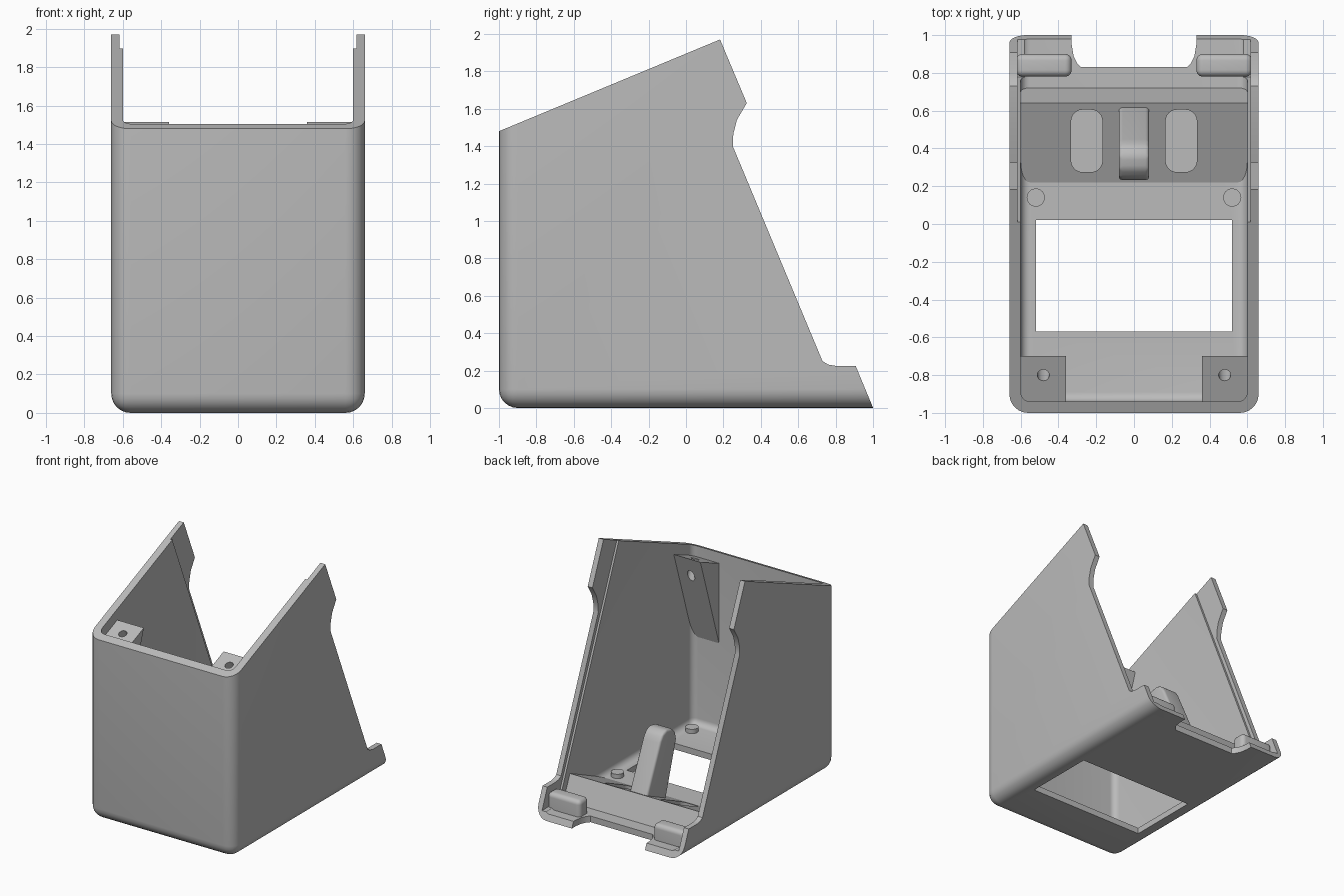
import bpy, bmesh, math
from mathutils import Vector, Matrix

if "Cube" in bpy.data.objects:
    bpy.data.objects.remove(bpy.data.objects["Cube"])

grey = bpy.data.materials.new("light_grey_plastic")
grey.use_nodes = True
grey.diffuse_color = (0.5, 0.5, 0.5, 1)
grey.node_tree.nodes["Principled BSDF"].inputs["Base Color"].default_value = (0.5, 0.5, 0.5, 1)


def finish(name, bm):
    bmesh.ops.recalc_face_normals(bm, faces=bm.faces)
    mesh = bpy.data.meshes.new(name)
    bm.to_mesh(mesh)
    bm.free()
    mesh.materials.append(grey)
    ob = bpy.data.objects.new(name, mesh)
    bpy.context.collection.objects.link(ob)
    return ob


def bevel(bm, radius, keep, segments=6):
    """Round the edges whose two end points satisfy keep(a, b)."""
    edges = [e for e in bm.edges if keep(e.verts[0].co, e.verts[1].co)]
    bmesh.ops.bevel(bm, geom=edges, offset=radius, offset_type='OFFSET',
                    segments=segments, profile=0.5, affect='EDGES', clamp_overlap=True)


def box(name, x, y, z, radius=0, keep=None):
    bm = bmesh.new()
    bmesh.ops.create_cube(bm, size=1)
    for v in bm.verts:
        v.co = Vector([lo + (c + 0.5) * (hi - lo) for c, (lo, hi) in zip(v.co, (x, y, z))])
    if radius:
        bevel(bm, radius, keep)
    return finish(name, bm)


def prism(name, points, lo, hi, axis='X', radius=0):
    """Extrude a YZ profile along X, or an XY outline along Z."""
    place = (lambda p: (lo, *p)) if axis == 'X' else (lambda p: (*p, lo))
    step = Vector((hi - lo, 0, 0)) if axis == 'X' else Vector((0, 0, hi - lo))
    bm = bmesh.new()
    face = bm.faces.new([bm.verts.new(place(p)) for p in points])
    moved = bmesh.ops.extrude_face_region(bm, geom=[face])["geom"]
    bmesh.ops.translate(bm, vec=step, verts=[g for g in moved if isinstance(g, bmesh.types.BMVert)])
    if radius:
        bevel(bm, radius, lambda a, b: True, 4)
    return finish(name, bm)


def cylinder(name, centre, radius, depth, tilt=0):
    bm = bmesh.new()
    bmesh.ops.create_cone(bm, cap_ends=True, segments=24, radius1=radius, radius2=radius, depth=depth,
                          matrix=Matrix.Translation(centre) @ Matrix.Rotation(tilt, 4, 'X'))
    return finish(name, bm)


def boolean(ob, tool, operation='DIFFERENCE'):
    mod = ob.modifiers.new("cut", 'BOOLEAN')
    mod.operation, mod.object, mod.solver = operation, tool, 'EXACT'
    bpy.context.view_layer.objects.active = ob
    bpy.ops.object.modifier_apply(modifier=mod.name)
    bpy.data.objects.remove(tool)


# Edge rules for the shell: front uprights and bottom edges, back left sharp
def shell_edges(front, bottom):
    def keep(a, b):
        at_front = abs(a.y - front) < 0.01 and abs(b.y - front) < 0.01
        at_bottom = abs(a.z - bottom) < 0.01 and abs(b.z - bottom) < 0.01
        upright = abs(a.x - b.x) < 0.01 and abs(a.z - b.z) > 0.5
        at_back = a.y > 0.5 and b.y > 0.5
        return (at_front and upright) or (at_bottom and not at_back)
    return keep


# Outer shell trimmed to the side profile
FLOOR = 0.05
shell = box("shell", (-0.66, 0.66), (-1, 1.2), (0, 2.2), 0.1, shell_edges(-1, 0))
side_profile = [(-1.1, -0.1), (1.042, -0.1), (0.907, 0.225), (0.8, 0.225), (0.76, 0.232), (0.73, 0.25),
                (0.25, 1.4), (0.253, 1.465), (0.272, 1.54), (0.325, 1.63), (0.182, 1.97), (-1.1, 1.438)]
boolean(shell, prism("trim", side_profile, -1, 1), 'INTERSECT')

# Hollow inside, rebate for the back panel, floor window and back notch
boolean(shell, box("cavity", (-0.6, 0.6), (-0.94, 2), (FLOOR, 3), 0.05, shell_edges(-0.94, FLOOR)))
rebate = [(0.777, 0.06), (1.3, 0.06), (1.3, 2.2), (-0.116, 2.2)]
boolean(shell, prism("rebate", rebate, -0.617, 0.617))
boolean(shell, box("window", (-0.52, 0.52), (-0.57, 0.02), (-0.5, 0.5)))
half_notch = [(0.28, 0.83), (0.3, 0.85), (0.32, 0.89), (0.33, 0.95), (0.33, 1.3)]
notch = half_notch + [(-x, y) for x, y in reversed(half_notch)]
boolean(shell, prism("notch", notch, -0.5, 0.5, 'Z'))

# Sloping cross bar with two pockets
bar = prism("cross_bar", [(0.22, 0.04), (0.22, 0.05), (0.64, 0.24), (0.725, 0.04)], -0.62, 0.62)
for side in (-1, 1):
    x = side * 0.25
    boolean(bar, box("pocket", (x - 0.083, x + 0.083), (0.275, 0.605), (0.055, 0.6), 0.06,
                     lambda a, b: abs(a.z - b.z) > 0.1))

# Leaning support post
post = prism("support_post", [(0.63, 0.2), (0.44, 0.61), (0.41, 0.65), (0.36, 0.67), (0.29, 0.655),
                              (0.245, 0.61), (0.23, 0.55), (0.37, 0.1), (0.63, 0.1)],
             -0.08, 0.08, radius=0.02)

parts = [shell, bar, post]
for side, label in ((1, "left"), (-1, "right")):
    # Screw block under the front rim
    x0, x1 = sorted((side * 0.36, side * 0.62))
    block = prism(label + "_screw_block", [(-0.7, 1.515), (-0.96, 1.407), (-0.96, 0.7)], x0, x1)
    boolean(block, cylinder("screw_hole", (side * 0.48, -0.77, 1.4), 0.032, 0.8, math.radians(22.6)))
    # Rounded catch on the back ledge
    x0, x1 = sorted((side * 0.33, side * 0.625))
    catch = box(label + "_back_catch", (x0, x1), (0.78, 0.9), (0.03, 0.18), 0.035,
                lambda a, b: a.z > 0.1 or b.z > 0.1)
    parts += [block, catch]
    # Round floor studs
    for y, place in ((0.14, "back"), (-0.82, "front")):
        parts.append(cylinder(f"{label}_{place}_stud", (side * 0.52, y, 0.06), 0.048, 0.05))

# Smooth shading on curved faces, sharp elsewhere
for ob in bpy.context.view_layer.objects:
    ob.select_set(ob in parts)
bpy.context.view_layer.objects.active = shell
bpy.ops.object.shade_smooth_by_angle(angle=math.radians(30))
